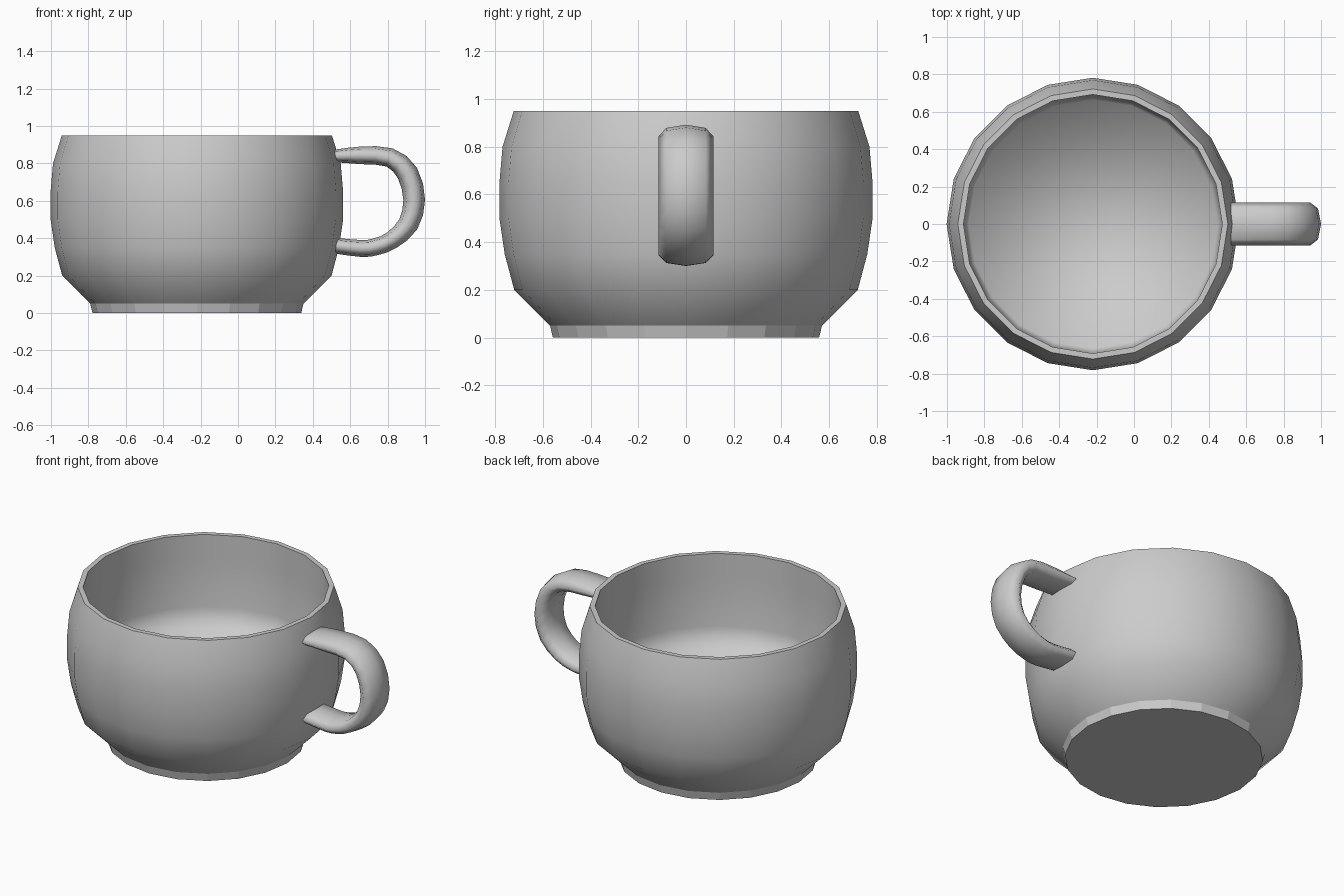
import bpy, bmesh, math
from mathutils import Vector
from mathutils.geometry import interpolate_bezier

if "Cube" in bpy.data.objects:
    bpy.data.objects.remove(bpy.data.objects["Cube"])

CX, SIDES = -0.22, 20


def finish(bm, name):
    bmesh.ops.recalc_face_normals(bm, faces=bm.faces)
    mesh = bpy.data.meshes.new(name)
    bm.to_mesh(mesh)
    bm.free()
    ob = bpy.data.objects.new(name, mesh)
    bpy.context.collection.objects.link(ob)
    return ob


def bridge(bm, a, b, smooth=True):
    n = len(a)
    for i in range(n):
        j = (i + 1) % n
        bm.faces.new((a[i], a[j], b[j], b[i])).smooth = smooth


# Cup: one closed profile (radius, height), up the outside and down the inside
outer = [(.558, 0), (.57, .05), (.72, .2), (.76, .35), (.782, .5),
         (.782, .65), (.769, .8), (.722, .95)]
inner = [(.692, .95), (.692, .8), (.692, .5), (.665, .37)]
bm = bmesh.new()
rings = []
for r, z in outer + inner:
    rings.append([bm.verts.new((CX + r * math.cos(math.tau * i / SIDES),
                                r * math.sin(math.tau * i / SIDES), z))
                  for i in range(SIDES)])
for k in range(len(rings) - 1):
    flat = k in (0, len(outer) - 1)          # foot band and rim stay flat
    bridge(bm, rings[k], rings[k + 1], not flat)
bm.faces.new(rings[0])                       # underside
bm.faces.new(rings[-1]).smooth = True        # inside floor, partway up
for k in (0, 1, len(outer) - 1, len(outer)):  # crisp foot and rim edges
    for i in range(SIDES):
        bm.edges.get((rings[k][i], rings[k][(i + 1) % SIDES])).smooth = False
finish(bm, "cup_body")

# Handle: flattened section swept along a path of (x, z, half thickness)
path = [Vector(p) for p in [
    (.52, .84, .034), (.655, .843, .047), (.81, .832, .051), (.906, .748, .058),
    (.942, .605, .058), (.91, .474, .055), (.82, .388, .048),
    (.735, .354, .046), (.66, .345, .045), (.52, .36, .042)]]
ext = [2 * path[0] - path[1]] + path + [2 * path[-1] - path[-2]]
pts = []
for i in range(1, len(ext) - 2):
    p0, p1, p2, p3 = ext[i - 1:i + 3]
    seg = interpolate_bezier(p1, p1 + (p2 - p0) / 6, p2 - (p3 - p1) / 6, p2, 3)
    pts += seg[:-1]
pts.append(path[-1])

section = [(.115, 0), (.083, .72), (0, 1), (-.083, .72),
           (-.115, 0), (-.083, -.72), (0, -1), (.083, -.72)]
bm = bmesh.new()
rings = []
for i, p in enumerate(pts):
    t = pts[min(i + 1, len(pts) - 1)] - pts[max(i - 1, 0)]
    n = Vector((-t.y, t.x)).normalized()
    rings.append([bm.verts.new((p.x + n.x * h * p.z, y, p.y + n.y * h * p.z))
                  for y, h in section])
for a, b in zip(rings, rings[1:]):
    bridge(bm, a, b)
bm.faces.new(rings[0])
bm.faces.new(rings[-1])
finish(bm, "handle")
